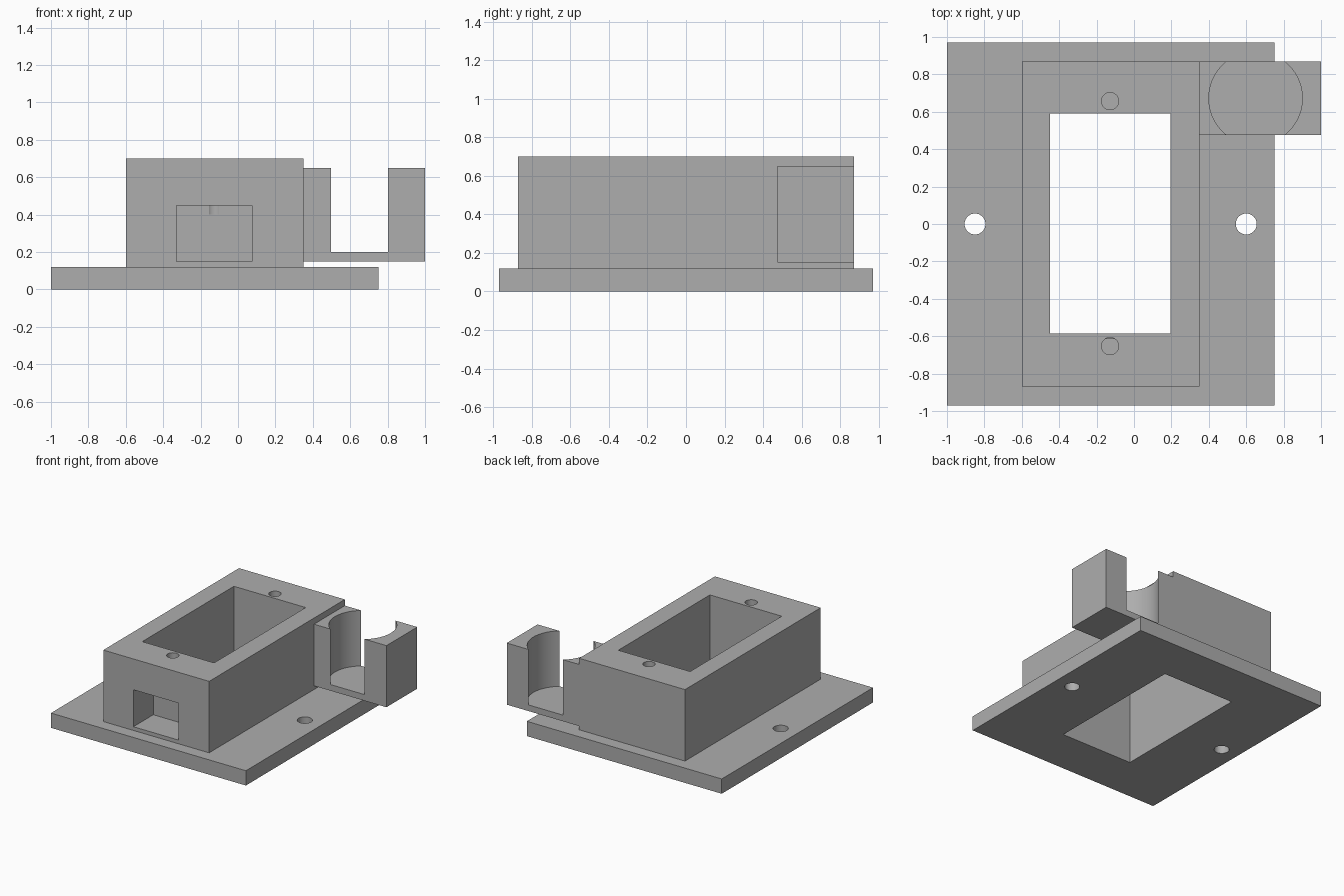
import bpy
import math

if "Cube" in bpy.data.objects:
    bpy.data.objects.remove(bpy.data.objects["Cube"], do_unlink=True)

grey = bpy.data.materials.new("plain grey")
colour = (0.42, 0.42, 0.42, 1)
grey.diffuse_color = colour
grey.use_nodes = True
for node in grey.node_tree.nodes:
    if node.type == "BSDF_PRINCIPLED":
        node.inputs["Base Color"].default_value = colour


def box(name, x, y, z):
    """Box spanning the given (low, high) ranges."""
    spans = (x, y, z)
    bpy.ops.mesh.primitive_cube_add(size=1, location=[sum(s) / 2 for s in spans])
    ob = bpy.context.object
    ob.name = name
    ob.scale = [s[1] - s[0] for s in spans]
    bpy.ops.object.transform_apply(location=True, rotation=True, scale=True)
    ob.data.materials.append(grey)
    return ob


def rod(name, x, y, radius, z, sides=48):
    """Upright cylinder spanning the z range."""
    bpy.ops.mesh.primitive_cylinder_add(
        vertices=sides, radius=radius, depth=z[1] - z[0], location=(x, y, sum(z) / 2))
    ob = bpy.context.object
    ob.name = name
    bpy.ops.object.transform_apply(location=True, rotation=True, scale=True)
    ob.data.materials.append(grey)
    return ob


def cut(part, cutters):
    """Subtract the cutters, discard them and shade the result."""
    bpy.ops.object.select_all(action="DESELECT")
    part.select_set(True)
    bpy.context.view_layer.objects.active = part
    for cutter in cutters:
        cutter.hide_render = True
        mod = part.modifiers.new("cut", "BOOLEAN")
        mod.operation = "DIFFERENCE"
        mod.solver = "EXACT"
        mod.object = cutter
        bpy.ops.object.modifier_apply(modifier=mod.name)
        bpy.data.objects.remove(cutter, do_unlink=True)
    bpy.ops.object.shade_smooth_by_angle(angle=math.radians(30))


WELL = ((-0.45, 0.195), (-0.585, 0.59), (-0.2, 1))

# Base plate with the central opening and two mounting holes
plate = box("base_plate", (-1, 0.75), (-0.97, 0.97), (0, 0.12))
cut(plate, [box("plate_opening", *WELL)]
    + [rod("mounting_hole", x, 0, 0.056, (-0.1, 0.3)) for x in (-0.85, 0.6)])

# Housing with the open well, front recess and blind screw holes
housing = box("housing", (-0.6, 0.35), (-0.87, 0.87), (0.12, 0.7))
cut(housing, [box("well", *WELL),
              box("front_recess", (-0.33, 0.075), (-1, -0.615), (0.15, 0.45))]
    + [rod("screw_hole", -0.128, y, 0.046, (0.4, 0.9)) for y in (-0.653, 0.657)])

# Side holder with a round pocket open at front and back
holder = box("side_holder", (0.35, 1), (0.475, 0.87), (0.15, 0.65))
cut(holder, [rod("round_pocket", 0.65, 0.6725, 0.25, (0.2, 0.9), 96)])
